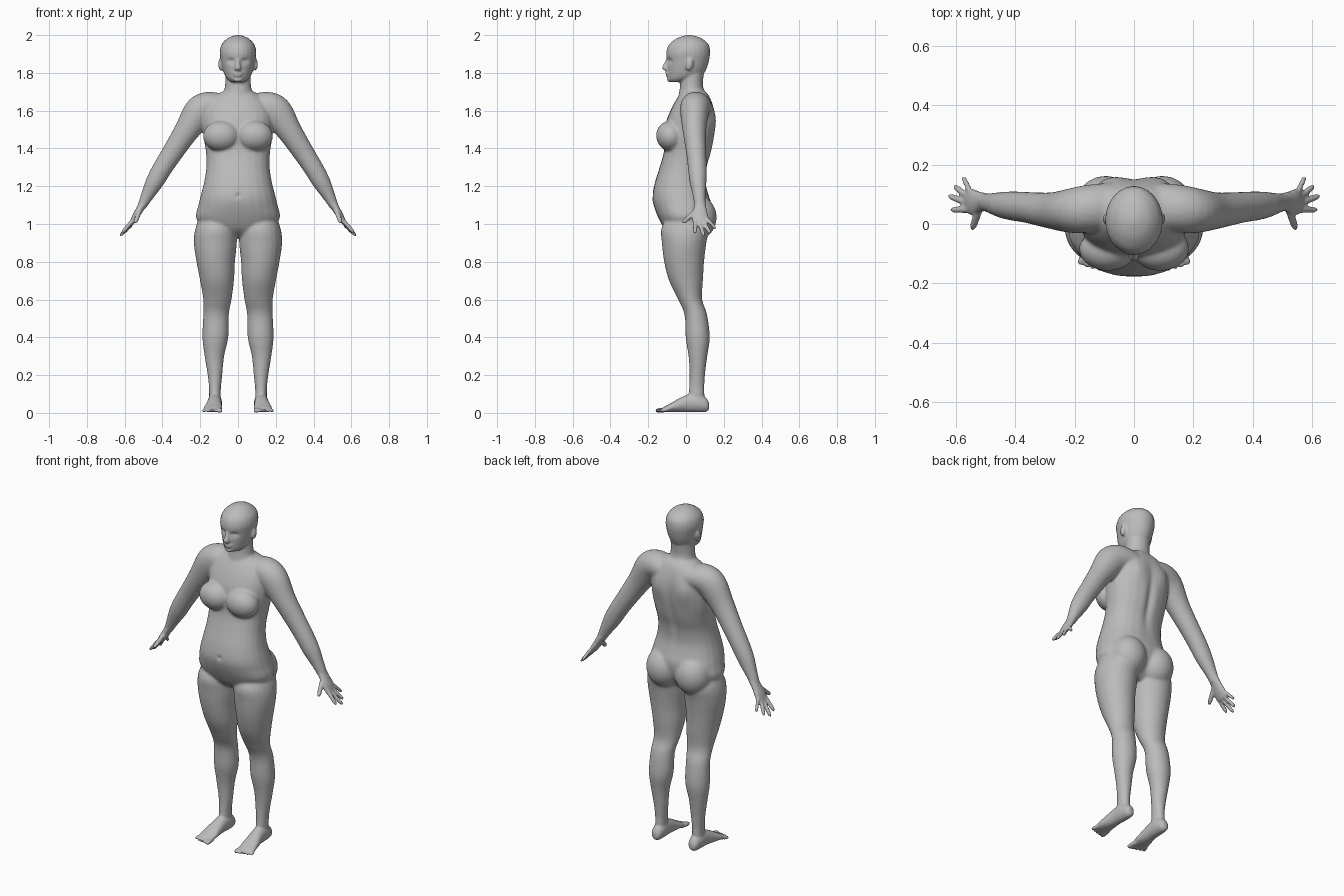
import bpy
import bmesh
from math import cos, sin, pi, exp
from mathutils import Vector, Matrix

if "Cube" in bpy.data.objects:
    bpy.data.objects.remove(bpy.data.objects["Cube"])

X, Y, Z = Vector((1, 0, 0)), Vector((0, 1, 0)), Vector((0, 0, 1))
SIDES = 24
bm = bmesh.new()


def spline(rows, steps):
    """Smooth in-between sections through the given ones."""
    pts = [Vector(r) for r in rows]
    pts = [pts[0]] + pts + [pts[-1]]
    out = []
    for a, b, c, d in zip(pts, pts[1:], pts[2:], pts[3:]):
        for i in range(steps):
            t = i / steps
            out.append(b + (c - a) * (t / 2)
                       + (a * 2 - b * 5 + c * 4 - d) * (t * t / 2)
                       + (b * 3 - a - c * 3 + d) * (t ** 3 / 2))
    return out + [pts[-1]]


def loft(rows, depth=Y, along=None, steps=4, square=1.0):
    """Skin oval sections (x, y, z, half depth, half width)."""
    rows = spline(rows, steps)
    centres = [Vector(r[:3]) for r in rows]
    rings = []
    for i, r in enumerate(rows):
        t = along or centres[min(i + 1, len(rows) - 1)] - centres[max(i - 1, 0)]
        u = (depth - t * (depth.dot(t) / t.length_squared)).normalized()
        v = t.cross(u).normalized()
        ring = []
        for k in range(SIDES):
            c, s = cos(2 * pi * k / SIDES), sin(2 * pi * k / SIDES)
            c = abs(c) ** square * (1 if c > 0 else -1)
            s = abs(s) ** square * (1 if s > 0 else -1)
            ring.append(bm.verts.new(centres[i] + u * c * r[3] + v * s * r[4]))
        rings.append(ring)
    for low, high in zip(rings, rings[1:]):
        for k in range(SIDES):
            n = (k + 1) % SIDES
            bm.faces.new((low[k], low[n], high[n], high[k]))
    bm.faces.new(rings[0][::-1])
    bm.faces.new(rings[-1])


def trunk(rows, square=1.0):
    """Upright loft from (z, half width, front y, back y)."""
    loft([(0, (f + b) / 2, z, (b - f) / 2, w) for z, w, f, b in rows],
         along=Z, square=square)


def ball(centre, radii, tilt=0):
    m = (Matrix.Translation(centre) @ Matrix.Rotation(tilt, 4, "X")
         @ Matrix.Diagonal((*radii, 1)))
    bmesh.ops.create_uvsphere(bm, u_segments=20, v_segments=14, radius=1, matrix=m)


def digit(base, tip, r):
    """Finger or toe with a rounded end."""
    base, tip = Vector(base), Vector(tip)
    loft([(*base.lerp(tip, t), r * k, r * k)
          for t, k in ((0, 1), (.5, 1), (.85, .9), (1, .4))], depth=Vector((.3, 1, .2)))


# Torso, neck and head
trunk([(.93, .1, -.06, .05), (.97, .17, -.11, .09), (1.03, .222, -.145, .125),
       (1.1, .21, -.172, .135), (1.15, .198, -.178, .122), (1.22, .18, -.165, .106),
       (1.3, .168, -.14, .112), (1.38, .17, -.118, .135), (1.46, .182, -.112, .15),
       (1.54, .185, -.105, .155), (1.61, .175, -.078, .148),
       (1.67, .13, -.045, .128), (1.7, .085, -.02, .105)], .9)
trunk([(1.62, .1, -.05, .11), (1.68, .082, -.04, .108), (1.73, .069, -.032, .09),
       (1.8, .066, -.03, .095)])
trunk([(1.752, .035, -.082, -.01), (1.768, .056, -.095, .045), (1.79, .071, -.098, .09),
       (1.83, .084, -.1, .112), (1.87, .092, -.102, .123), (1.91, .097, -.104, .128),
       (1.95, .087, -.09, .12), (1.98, .06, -.054, .088), (1.994, .032, -.02, .054),
       (2, .008, .005, .025)])

# Nose, lips and chin
loft([(0, -.094, 1.878, .01, .009), (0, -.105, 1.85, .012, .011),
      (0, -.11, 1.825, .017, .017), (0, -.104, 1.812, .01, .014)], along=-Z)
ball((0, -.098, 1.796), (.026, .011, .006))
ball((0, -.097, 1.785), (.022, .011, .006))
ball((0, -.086, 1.765), (.025, .015, .014))

for side in (1, -1):
    first = len(bm.verts)
    # Ear, breast and buttock
    ball((.094, .018, 1.845), (.011, .019, .033), -.2)
    ball((.088, -.082, 1.465), (.098, .076, .082), .25)
    ball((.095, .063, 1.035), (.103, .1, .115))

    # Arm
    loft([(.07, .06, 1.625, .075, .06), (.15, .052, 1.625, .08, .076),
          (.205, .045, 1.59, .076, .085), (.275, .045, 1.488, .062, .066),
          (.352, .055, 1.37, .053, .056), (.4, .06, 1.295, .05, .052),
          (.44, .064, 1.225, .045, .048), (.48, .07, 1.15, .034, .034),
          (.508, .074, 1.095, .028, .024)])
    # Palm, fingers and thumb
    loft([(.495, .074, 1.12, .029, .024), (.522, .074, 1.075, .036, .02),
          (.542, .074, 1.04, .044, .018), (.562, .077, 1.005, .04, .012)])
    for base, tip, r in (((.552, .11, 1.03), (.575, .158, .975), .0095),
                         ((.558, .092, 1.015), (.606, .128, .95), .0105),
                         ((.56, .07, 1.01), (.624, .095, .937), .011),
                         ((.556, .048, 1.02), (.616, .048, .95), .011),
                         ((.52, .052, 1.07), (.545, -.018, 1.005), .0125)):
        digit(base, tip, r)

    # Leg
    loft([(.11, .0, 1.06, .08, .08), (.117, -.005, .98, .125, .108),
          (.12, -.01, .9, .118, .114), (.118, -.01, .8, .106, .102),
          (.111, 0, .7, .09, .09), (.109, .022, .6, .064, .075),
          (.116, .052, .52, .06, .068), (.12, .062, .4, .064, .069),
          (.125, .063, .3, .05, .052), (.122, .06, .2, .041, .039),
          (.122, .056, .12, .041, .031), (.122, .055, .05, .045, .032)], along=-Z)
    # Foot and toes
    loft([(.122, .122, .035, .018, .016), (.121, .105, .043, .038, .03),
          (.122, .06, .053, .05, .037), (.124, .01, .051, .047, .038),
          (.128, -.04, .039, .036, .043), (.132, -.09, .025, .021, .049),
          (.134, -.125, .017, .011, .045)], depth=Z, along=-Y)
    for i in range(5):
        x = .098 + .0185 * i
        digit((x, -.1, .017), (x + .004 * i - .004, -.162 + .003 * i * i ** .5, .011),
              .013 if i == 0 else .0095)

    # The first pass made the left side: flip it across x to make the right
    if side == 1:
        made = list(bm.verts)[first:]
        bmesh.ops.scale(bm, verts=made, vec=(-1, 1, 1))

bmesh.ops.recalc_face_normals(bm, faces=bm.faces)
mesh = bpy.data.meshes.new("body")
bm.to_mesh(mesh)
bm.free()
body = bpy.data.objects.new("body", mesh)
bpy.context.collection.objects.link(body)
bpy.ops.object.select_all(action="DESELECT")
body.select_set(True)
bpy.context.view_layer.objects.active = body

# Fuse all parts into one skin
fuse = body.modifiers.new("fuse", "REMESH")
fuse.mode = "VOXEL"
fuse.voxel_size = .0065
bpy.ops.object.modifier_apply(modifier="fuse")

# Blend the large masses, but keep head, hands and feet crisp
soft = body.vertex_groups.new(name="soft")
soft.add([v.index for v in body.data.vertices
          if .12 < v.co.z < 1.73 and abs(v.co.x) < .48], 1, "REPLACE")
for group, rounds in (("soft", 14), ("", 2)):
    relax = body.modifiers.new("relax", "SMOOTH")
    relax.iterations = rounds
    relax.vertex_group = group
    bpy.ops.object.modifier_apply(modifier=relax.name)


def press(centre, radii, push):
    """Move the skin along y with a soft brush."""
    for v in body.data.vertices:
        d = [(p - c) / r for p, c, r in zip(v.co, centre, radii)]
        v.co.y += push * exp(-sum(q * q for q in d))


# Eye sockets, eyelids, spine groove, navel and shoulder blades
for s in (1, -1):
    press((s * .037, -.1, 1.862), (.02, .05, .013), .014)
    press((s * .036, -.09, 1.858), (.012, .04, .006), -.006)
    press((s * .09, .15, 1.55), (.05, .05, .07), .012)
press((0, .13, 1.4), (.022, .06, .16), -.014)
press((0, -.17, 1.15), (.012, .03, .012), .008)

# One skin colour
skin = bpy.data.materials.new("plain grey")
skin.use_nodes = True
grey = (.5, .5, .5, 1)
skin.diffuse_color = grey
skin.node_tree.nodes["Principled BSDF"].inputs["Base Color"].default_value = grey
body.data.materials.clear()
body.data.materials.append(skin)
bpy.ops.object.shade_smooth_by_angle(angle=.9)
